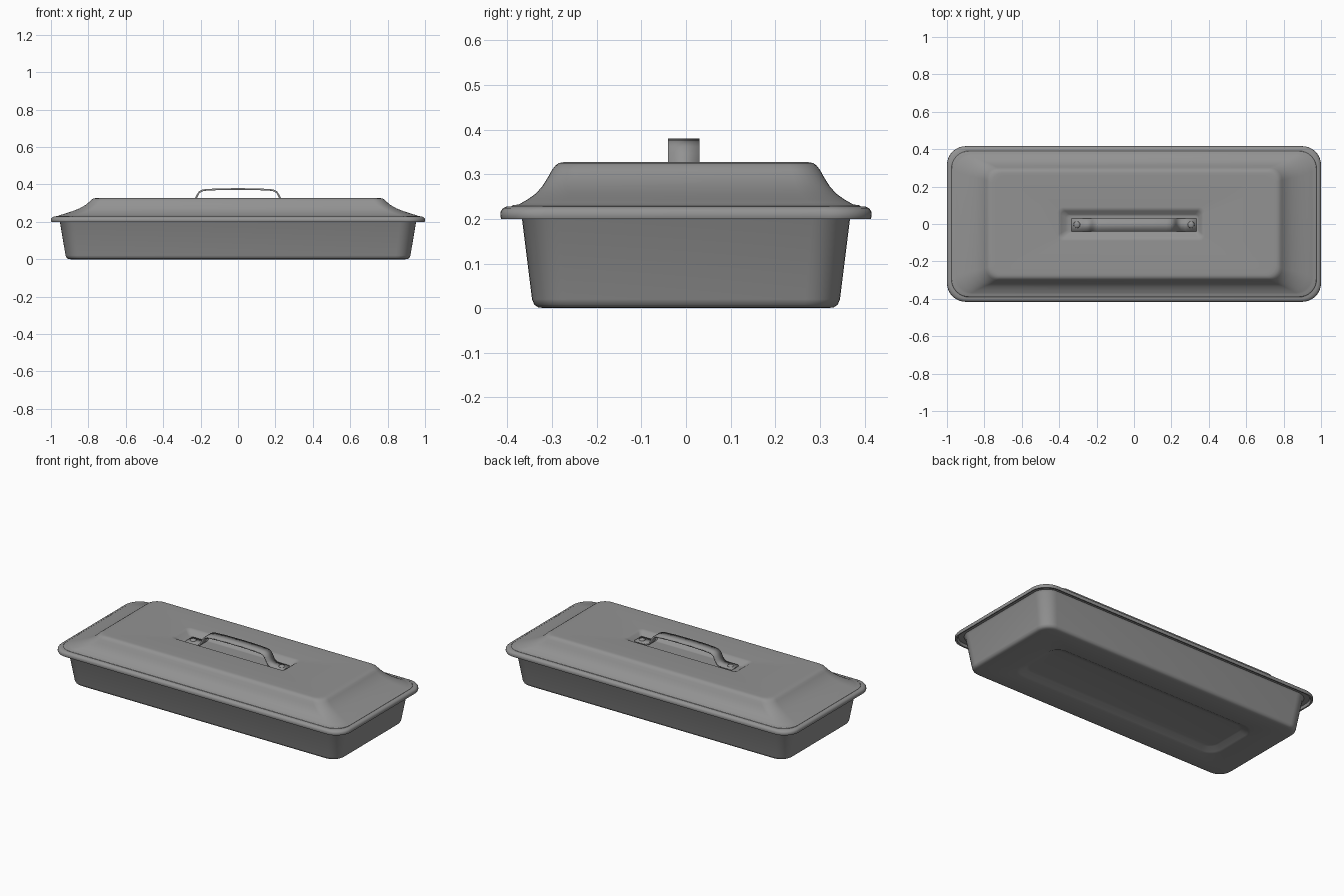
import bpy, bmesh, math

steel = bpy.data.materials.new("grey steel")
steel.diffuse_color = (0.29, 0.29, 0.29, 1)


def finish(name, bm, angle=40):
    me = bpy.data.meshes.new(name)
    bm.to_mesh(me)
    bm.free()
    ob = bpy.data.objects.new(name, me)
    bpy.context.collection.objects.link(ob)
    me.materials.append(steel)
    bpy.ops.object.select_all(action='DESELECT')
    ob.select_set(True)
    bpy.context.view_layer.objects.active = ob
    bpy.ops.object.shade_smooth_by_angle(angle=math.radians(angle))
    return ob


def ring(bm, hx, hy, r, z, cx=0, n=8):
    """Rounded rectangle of half sizes hx, hy, counter-clockwise."""
    out = []
    for k, (sx, sy) in enumerate([(1, 1), (-1, 1), (-1, -1), (1, -1)]):
        for i in range(n + 1):
            a = math.pi / 2 * (k + i / n)
            out.append(bm.verts.new((cx + sx * (hx - r) + r * math.cos(a),
                                     sy * (hy - r) + r * math.sin(a), z)))
    return out


def loft(name, rows, cap_start, cap_end):
    bm = bmesh.new()
    rings = [ring(bm, *row) for row in rows]
    for a, b in zip(rings, rings[1:]):
        m = len(a)
        for i in range(m):
            j = (i + 1) % m
            bm.faces.new((a[i], a[j], b[j], b[i]))
    if cap_start:
        bm.faces.new(rings[0][::-1])
    if cap_end:
        bm.faces.new(rings[-1])
    return finish(name, bm)


# pan: recessed base, tapered wall, turned-down rim, inner wall and floor
loft("pan", [
    (0.67, 0.135, 0.05, 0.022), (0.685, 0.15, 0.06, 0.020),
    (0.715, 0.18, 0.08, 0.004), (0.73, 0.195, 0.09, 0.0),
    (0.895, 0.318, 0.06, 0.0), (0.908, 0.331, 0.07, 0.002),
    (0.917, 0.340, 0.075, 0.008), (0.922, 0.345, 0.078, 0.02),
    (0.953, 0.368, 0.085, 0.205), (0.960, 0.375, 0.088, 0.216),
    (0.985, 0.400, 0.098, 0.216), (0.991, 0.406, 0.10, 0.201),
    (0.998, 0.414, 0.10, 0.200), (1.0, 0.416, 0.10, 0.206),
    (0.999, 0.415, 0.10, 0.217), (0.994, 0.410, 0.10, 0.224),
    (0.985, 0.401, 0.098, 0.228), (0.955, 0.371, 0.086, 0.227),
    (0.945, 0.361, 0.08, 0.215), (0.912, 0.335, 0.07, 0.035),
    (0.89, 0.315, 0.06, 0.028)], True, True)

# lid: seated edge, bead, concave shoulder, flat top and handle recess
lid = loft("lid", [
    (0.976, 0.391, 0.095, 0.229), (0.972, 0.387, 0.092, 0.231),
    (0.962, 0.376, 0.09, 0.232), (0.952, 0.368, 0.088, 0.236),
    (0.925, 0.354, 0.085, 0.244), (0.885, 0.336, 0.08, 0.257),
    (0.845, 0.322, 0.075, 0.273), (0.812, 0.310, 0.07, 0.292),
    (0.792, 0.300, 0.065, 0.310), (0.783, 0.293, 0.06, 0.319),
    (0.772, 0.285, 0.06, 0.325), (0.758, 0.274, 0.055, 0.327),
    (0.74, 0.26, 0.05, 0.327),
    (0.395, 0.09, 0.03, 0.327, -0.015), (0.385, 0.08, 0.025, 0.326, -0.015),
    (0.375, 0.07, 0.022, 0.320, -0.015), (0.355, 0.052, 0.018, 0.303, -0.01),
    (0.345, 0.045, 0.015, 0.299, -0.005), (0.335, 0.04, 0.012, 0.299, 0)],
    False, True)
shell = lid.modifiers.new("sheet", 'SOLIDIFY')
shell.thickness = 0.006
shell.offset = -1

# handle: bent strap, half profile mirrored
half = [(0.0, 0.380), (0.10, 0.379), (0.175, 0.375), (0.195, 0.371),
        (0.210, 0.362), (0.220, 0.347), (0.229, 0.328), (0.238, 0.315),
        (0.252, 0.308), (0.275, 0.307), (0.335, 0.307)]
path = [(-x, z) for x, z in half[:0:-1]] + half
bm = bmesh.new()
pairs = [[bm.verts.new((x, y, z)) for y in (-0.040, 0.030)] for x, z in path]
for a, b in zip(pairs, pairs[1:]):
    bm.faces.new((a[0], b[0], b[1], a[1]))
handle = finish("handle", bm, 45)
strap = handle.modifiers.new("strap", 'SOLIDIFY')
strap.thickness = 0.009
strap.offset = -1

# rivets: flattened domes
for side, x in (("left", -0.305), ("right", 0.305)):
    bm = bmesh.new()
    bmesh.ops.create_uvsphere(bm, u_segments=20, v_segments=10, radius=0.018)
    bmesh.ops.scale(bm, vec=(1, 1, 0.5), verts=bm.verts)
    bmesh.ops.translate(bm, vec=(x, -0.004, 0.307), verts=bm.verts)
    finish(side + "_rivet", bm)
